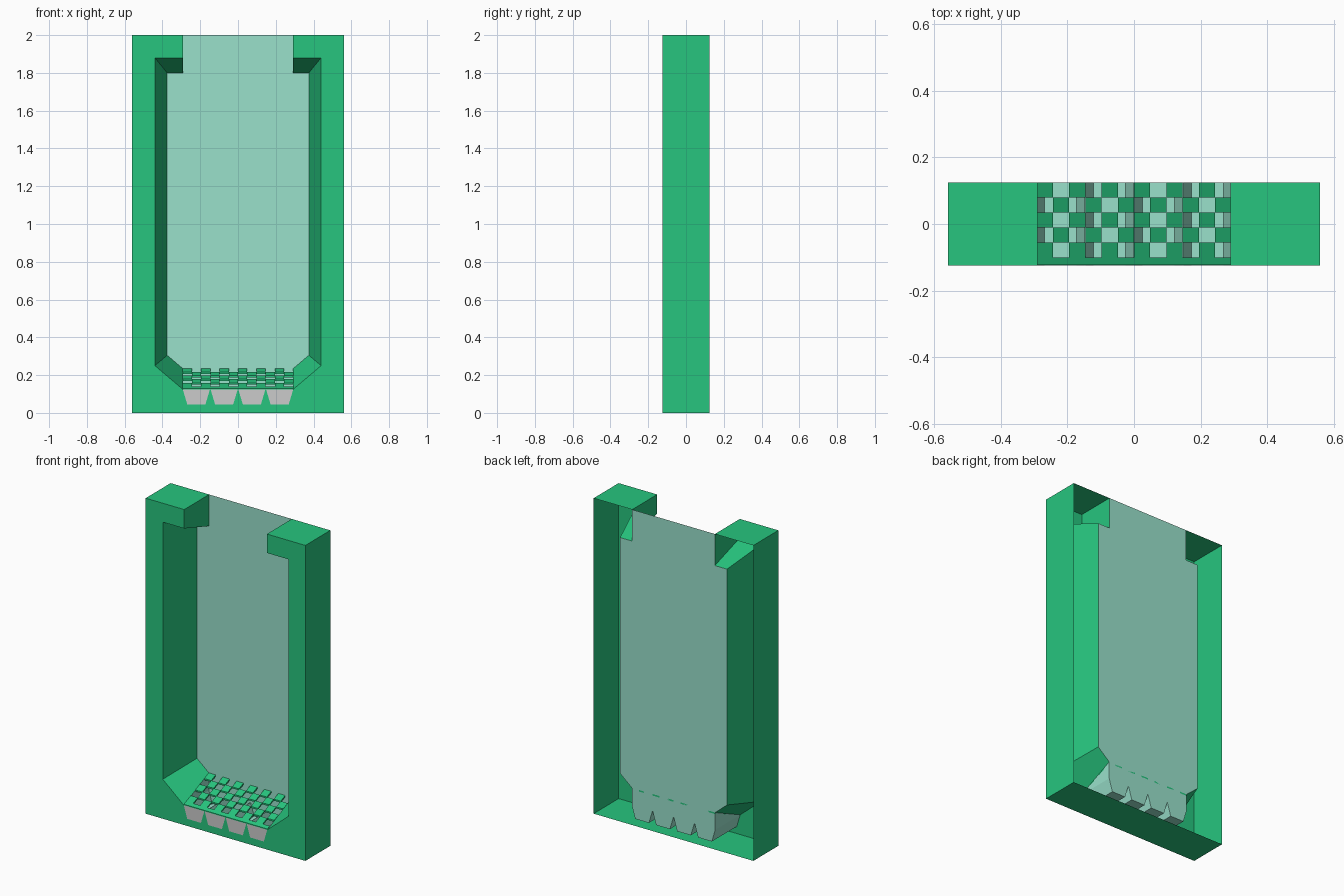
import bpy, bmesh

if "Cube" in bpy.data.objects:
    bpy.data.objects.remove(bpy.data.objects["Cube"])

Y = 0.125            # half depth
green = bpy.data.materials.new("green")
green.diffuse_color = (0.02, 0.56, 0.21, 1)
green.use_nodes = True
green.node_tree.nodes["Principled BSDF"].inputs["Base Color"].default_value = green.diffuse_color
pale = bpy.data.materials.new("pale_green")
pale.diffuse_color = (0.32, 0.75, 0.6, 1)
pale.use_nodes = True
pale.node_tree.nodes["Principled BSDF"].inputs["Base Color"].default_value = pale.diffuse_color


def build(name, faces, mat=None, facing_front=False):
    """Make an object from faces given as lists of points; weld shared corners."""
    bm = bmesh.new()
    for pts in faces:
        bm.faces.new([bm.verts.new(p) for p in pts])
    bmesh.ops.remove_doubles(bm, verts=bm.verts, dist=1e-4)
    bmesh.ops.recalc_face_normals(bm, faces=bm.faces)
    bm.normal_update()
    if facing_front:
        bm.faces.ensure_lookup_table()
        if max(bm.faces, key=lambda f: len(f.verts)).normal.y > 0:
            bmesh.ops.reverse_faces(bm, faces=bm.faces)
    me = bpy.data.meshes.new(name)
    bm.to_mesh(me)
    bm.free()
    if mat:
        me.materials.append(mat)
    ob = bpy.data.objects.new(name, me)
    bpy.context.collection.objects.link(ob)
    return ob


def mirrored(half):
    return half + [(-x, z) for x, z in reversed(half)]


def at(pts, y):
    return [(x, y, z) for x, z in pts]


def loft(a, b):
    return [[a[i], a[i + 1], b[i + 1], b[i]] for i in range(len(a) - 1)]


# four trapezoid trays across the bottom
trays = [[(c - 0.072, 0.125), (c - 0.048, 0.045), (c + 0.048, 0.045), (c + 0.072, 0.125)]
         for c in (-0.2205, -0.0735, 0.0735, 0.2205)]
zigzag = [p for t in trays for p in t]

# frame: front face, outer walls and tapered recess walls, open at the back
outer = [(0.29, 2), (0.56, 2), (0.56, 0)]
front = [(0.2925, 0.125), (0.44, 0.25), (0.44, 1.88), (0.29, 1.88)]
back = [(0.2925, 0.235), (0.375, 0.305), (0.375, 1.80), (0.29, 1.80)]
f_loop, b_loop = mirrored(front + outer), mirrored(back + outer)
build("frame", [at(f_loop + zigzag[1:-1], -Y)] + loft(at(f_loop, -Y), at(b_loop, Y)),
      green, True)

# back panel with tray floors and the small walls beside the grate
panel = mirrored(back + [(0.29, 2)])
faces = [at(panel + zigzag, Y)] + loft(at(zigzag, -Y), at(zigzag, Y))
for x in (-0.2925, 0.2925):
    faces.append([(x, -Y, 0.125), (x, Y, 0.125), (x, Y, 0.235)])
build("back_panel_and_trays", faces, pale, True)

# grey tray fronts
build("tray_fronts", [at(t, -Y) for t in trays], None, True)


# sloping checkered grate
def slope(y):
    return 0.13 + (y + Y) * 0.105 / (2 * Y)


def slab(x0, x1, y0, y1, t=0.01):
    q = [(x0, y0), (x1, y0), (x1, y1), (x0, y1)]
    top = [(x, y, slope(y)) for x, y in q]
    low = [(x, y, slope(y) - t) for x, y in q]
    return [top, low[::-1]] + loft(low + low[:1], top + top[:1])


cells = slab(-0.2925, 0.2925, -Y + 0.001, -0.1)
w, d = 0.585 / 12, 0.045
for row in range(5):
    for col in range(row % 2, 12, 2):
        x, y = -0.2925 + col * w, -0.1 + row * d
        cells += slab(x, x + w, y, y + d)
build("grate", cells, green)
